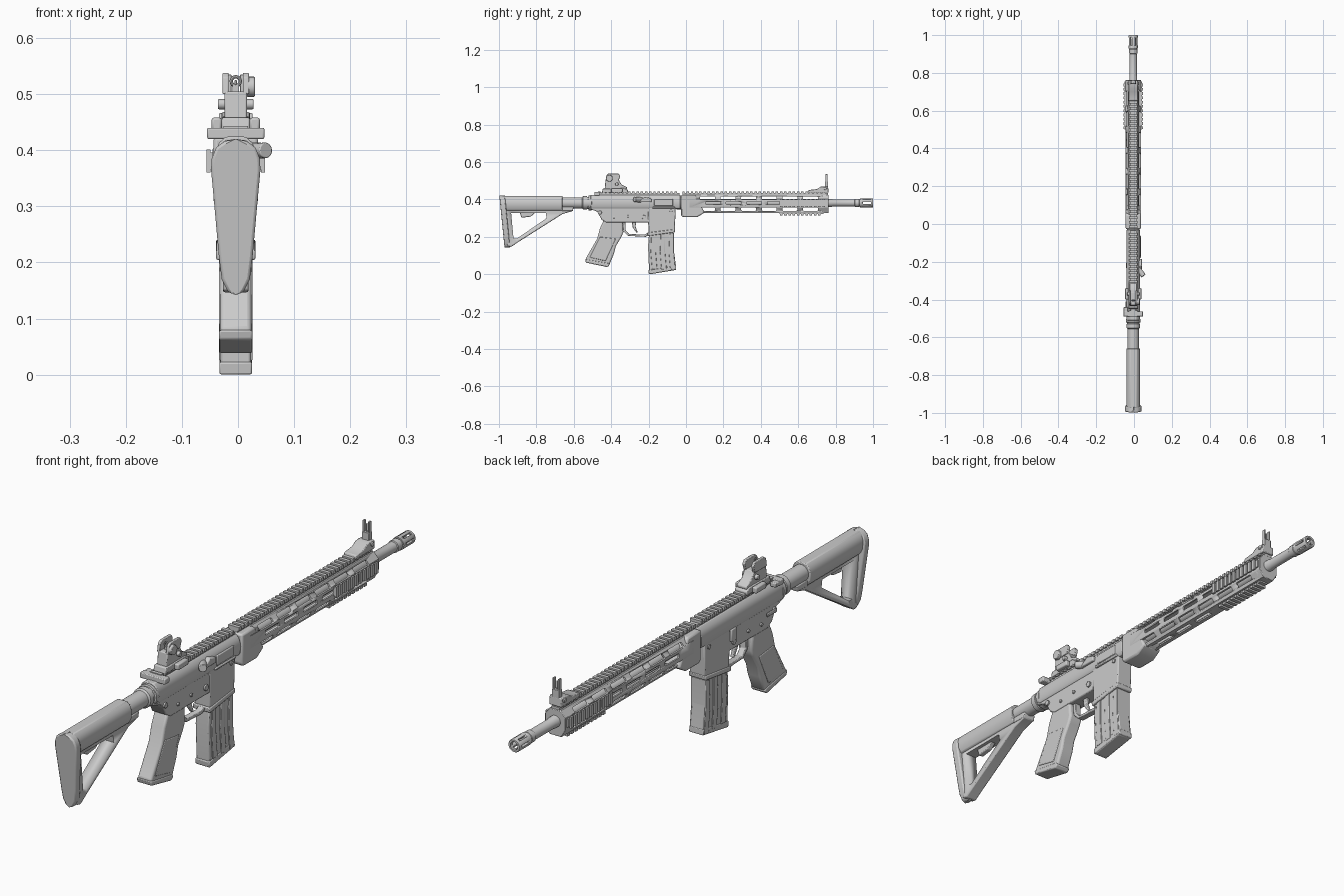
import bpy, bmesh, math
from mathutils import Vector, Matrix

if "Cube" in bpy.data.objects:
    bpy.data.objects.remove(bpy.data.objects["Cube"])

CX = -0.004   # centre line of the model
AZ = 0.381    # bore height
grey = bpy.data.materials.new("mid_grey")
grey.diffuse_color = (0.6, 0.6, 0.6, 1)
grey.use_nodes = True
grey.node_tree.nodes["Principled BSDF"].inputs["Base Color"].default_value = grey.diffuse_color


def finish(name, bm, bevel=0, seg=2):
    bmesh.ops.recalc_face_normals(bm, faces=bm.faces)
    me = bpy.data.meshes.new(name)
    bm.to_mesh(me)
    bm.free()
    ob = bpy.data.objects.new(name, me)
    bpy.context.collection.objects.link(ob)
    me.materials.append(grey)
    bpy.ops.object.select_all(action='DESELECT')
    ob.select_set(True)
    bpy.context.view_layer.objects.active = ob
    bpy.ops.object.shade_smooth_by_angle(angle=math.radians(35))
    if bevel:
        m = ob.modifiers.new("bevel", 'BEVEL')
        m.width, m.segments = bevel, seg
        m.limit_method, m.angle_limit = 'ANGLE', math.radians(35)
    return ob


def extrude(bm, pts, vec):
    f = bm.faces.new([bm.verts.new(p) for p in pts])
    r = bmesh.ops.extrude_face_region(bm, geom=[f])
    bmesh.ops.translate(bm, vec=vec, verts=[v for v in r["geom"] if isinstance(v, bmesh.types.BMVert)])


def prism(name, yz, width, bevel=0.003, x=CX, seg=2):
    """Side profile extruded across x."""
    bm = bmesh.new()
    extrude(bm, [(x - width / 2, y, z) for y, z in yz], (width, 0, 0))
    return finish(name, bm, bevel, seg)


def section(name, half, y0, y1, bevel=0.003, shear=0):
    """Mirrored half cross-section (x, z) extruded along y."""
    bm = bmesh.new()
    pts = half + [(-x, z) for x, z in reversed(half)]
    extrude(bm, [(CX + x, y0 + (half[0][1] - z) * shear, z) for x, z in pts], (0, y1 - y0, 0))
    return finish(name, bm, bevel)


def boxes(name, items, bevel=0):
    """Boxes given as x0, x1, y0, y1, z0, z1."""
    bm = bmesh.new()
    for a, b, c, d, e, f in items:
        extrude(bm, [(a, c, e), (b, c, e), (b, d, e), (a, d, e)], (0, 0, f - e))
    return finish(name, bm, bevel)


def lathe(name, prof, z=AZ, n=28, closed=False):
    """Profile (y, r) turned about the y axis."""
    bm = bmesh.new()
    rings = [[bm.verts.new((CX + r * math.cos(2 * math.pi * i / n), y, z + r * math.sin(2 * math.pi * i / n)))
              for i in range(n)] for y, r in prof]
    pairs = list(zip(rings, rings[1:]))
    if closed:
        pairs.append((rings[-1], rings[0]))
    else:
        bm.faces.new(rings[0])
        bm.faces.new(rings[-1])
    for a, b in pairs:
        for i in range(n):
            bm.faces.new((a[i], a[(i + 1) % n], b[(i + 1) % n], b[i]))
    return finish(name, bm)


def rod(name, p, q, r, bevel=0.002, n=20):
    p, q = Vector(p), Vector(q)
    bm = bmesh.new()
    rot = (q - p).to_track_quat('Z', 'Y').to_matrix().to_4x4()
    bmesh.ops.create_cone(bm, cap_ends=True, segments=n, radius1=r, radius2=r, depth=(q - p).length,
                          matrix=Matrix.Translation((p + q) / 2) @ rot)
    return finish(name, bm, bevel)


def cut(ob, cutter):
    cutter.hide_render = True
    cutter.hide_set(True)
    m = ob.modifiers.new("cut", 'BOOLEAN')
    m.operation, m.solver, m.object = 'DIFFERENCE', 'EXACT', cutter


def rail(name, y0, y1, half, pitch=0.0227):
    """Toothed top rail."""
    items = [(CX - half * .75, CX + half * .75, y0, y1, .418, .433)]
    for i in range(int((y1 - y0) / pitch)):
        y = y0 + i * pitch
        items.append((CX - half, CX + half, y, y + pitch * .58, .43, .443))
    return boxes(name, items)


# Stock
section("butt_pad", [(0, .42), (.02, .416), (.035, .405), (.043, .385), (.044, .365), (.038, .30), (.03, .21),
                     (.025, .17), (.014, .147), (0, .142)][0:10], -.998, -.968, .005, .1)
section("stock_body", [(.018, .418), (.03, .408), (.037, .39), (.037, .362), (.028, .343), (.015, .336)], -.975, -.66)
frame = prism("stock_frame", [(-.975, .36), (-.955, .15), (-.935, .146), (-.9, .17), (-.66, .322), (-.605, .338),
                              (-.605, .36)], .046, .004)
cut(frame, prism("stock_hole_cutter", [(-.935, .328), (-.922, .19), (-.905, .19), (-.745, .3), (-.75, .328)], .2, 0))
prism("stock_lever", [(-.89, .335), (-.88, .302), (-.83, .308), (-.80, .335)], .02)
prism("stock_collar", [(-.665, .36), (-.665, .338), (-.605, .338), (-.6, .36)], .05)
lathe("buffer_tube", [(-.97, .03), (-.5, .03)])
lathe("castle_nut", [(-.555, .03), (-.55, .036), (-.53, .036), (-.528, .033), (-.522, .033), (-.52, .039),
                     (-.505, .039), (-.5, .03)])

# Receiver
section("upper_receiver", [(.018, .424), (.03, .413), (.036, .396), (.036, .36), (.03, .35)], -.51, -.03)
prism("lower_receiver", [(-.525, .405), (-.525, .352), (-.475, .335), (-.45, .29), (-.425, .276), (-.2, .276),
                         (-.06, .276), (-.055, .362), (-.46, .362), (-.5, .405)], .06, .004)
prism("magazine_well", [(-.205, .365), (-.2, .21), (-.19, .207), (-.06, .228), (-.055, .36)], .064, .004)
prism("magazine_well_lip", [(-.207, .222), (-.205, .204), (-.06, .224), (-.058, .241)], .07, .003)
boxes("ejection_port_cover", [(CX + .03, CX + .039, -.17, -.07, .365, .402)], .003)
boxes("receiver_rib", [(CX + .03, CX + .04, -.18, -.06, .352, .361)], .003)
rod("forward_assist", (CX + .025, -.235, .397), (.05, -.275, .4), .014)
prism("shell_deflector", [(-.26, .385), (-.22, .415), (-.185, .405), (-.185, .385)], .03, .004, x=CX + .032)
pins = [(-.46, .33, .01), (-.31, .31, .006), (-.385, .305, .006), (-.08, .34, .008), (-.225, .305, .011)]
for i, (y, z, r) in enumerate(pins):
    rod("receiver_pin_%d" % i, (CX - .036, y, z), (CX + .036, y, z), r, .001)
boxes("selector_lever", [(CX - .04, CX - .033, -.465, -.41, .324, .336)], .002)
boxes("bolt_catch", [(CX - .038, CX - .028, -.235, -.205, .31, .355)], .003)
boxes("charging_handle", [(CX - .051, CX + .051, -.49, -.462, .42, .44), (CX - .014, CX + .014, -.47, -.4, .42, .436)],
      .003)
boxes("charging_latch", [(CX - .051, CX - .028, -.475, -.44, .422, .438)], .003)
lathe("barrel_nut", [(-.05, .034), (-.01, .034)])

# Trigger and guard
prism("trigger", [(-.29, .285), (-.285, .25), (-.265, .222), (-.258, .224), (-.27, .255), (-.265, .285)], .014)
prism("trigger_guard", [(-.34, .285), (-.335, .23), (-.31, .205), (-.215, .2), (-.2, .215), (-.2, .224), (-.22, .212),
                        (-.305, .215), (-.322, .235), (-.325, .285)], .024, .002)

# Pistol grip
prism("pistol_grip", [(-.435, .3), (-.46, .245), (-.475, .19), (-.538, .08), (-.53, .066), (-.42, .042), (-.408, .055),
                      (-.385, .11), (-.375, .15), (-.345, .2), (-.335, .225), (-.34, .285)], .056, .013, seg=3)
prism("grip_panels", [(-.46, .2), (-.515, .09), (-.43, .07), (-.375, .19)], .06, .003)
prism("grip_cap", [(-.54, .08), (-.535, .062), (-.42, .038), (-.408, .05), (-.415, .06)], .06, .004)

# Magazine
prism("magazine", [(-.196, .24), (-.203, .15), (-.197, .005), (-.19, 0), (-.06, .022), (-.052, .03), (-.068, .15),
                   (-.07, .24)], .054, .004)
for i, y in enumerate((-.185, -.135, -.088)):
    prism("magazine_rib_%d" % i, [(y, .215), (y - .004, .12), (y + .004, .025), (y + .031, .028), (y + .023, .12),
                                  (y + .023, .222)], .06, .002)
prism("magazine_floor", [(-.202, .022), (-.199, 0), (-.052, .024), (-.053, .046)], .058, .003)

# Handguard, hollow with three rows of slots each side
outer = [(.022, .424), (.041, .402), (.041, .358), (.024, .328)]
guard = section("handguard", outer, .02, .76, 0)
inner = section("handguard_bore_cutter", [(.018, .418), (.035, .398), (.035, .361), (.02, .334)], 0, .8, 0)
cut(guard, inner)
slots = []
for z in (.339, .372, .399):
    for i in range(6):
        y = .075 + .11 * i + (.03 if z == .372 else 0)
        slots.append((-.1, .1, y, y + .08, z, z + .017))
cut(guard, boxes("handguard_slot_cutter", slots, .004))
under = [(CX - .009, CX + .009, .13 + .11 * i, .21 + .11 * i, .3, .35) for i in range(3)]
cut(guard, boxes("handguard_under_cutter", under))
prism("handguard_clamp", [(-.027, .424), (-.027, .315), (-.018, .305), (.06, .305), (.1, .33), (.05, .424)], .08, .014)
rail("receiver_rail", -.47, -.035, .022)
rail("handguard_rail", -.02, .76, .022)

# Short side and lower rails near the muzzle
short = []
for s in (-1, 1):
    xs = sorted((CX + s * .038, CX + s * .046))
    short.append((*xs, .5, .755, .366, .396))
    for i in range(11):
        xs = sorted((CX + s * .045, CX + s * .052))
        short.append((*xs, .502 + i * .0227, .516 + i * .0227, .36, .401))
short.append((CX - .016, CX + .016, .5, .735, .322, .332))
for i in range(10):
    short.append((CX - .021, CX + .021, .502 + i * .0227, .516 + i * .0227, .314, .324))
boxes("short_rails", short)
section("handguard_front_ring", outer, .735, .762, .002).scale = (1, 1, 1)

# Barrel and slotted muzzle device
lathe("barrel", [(-.03, .021), (.78, .021), (.785, .019), (.9, .019), (.902, .016), (.945, .016)])
lathe("muzzle_collar", [(.9, .015), (.903, .022), (.925, .022), (.928, .019), (.934, .019), (.936, .015)])
tip = lathe("muzzle_device", [(.93, .024), (.997, .024), (1.0, .022), (1.0, .015), (.94, .012), (.93, .012)],
            closed=True)
bm = bmesh.new()
for i in range(6):
    rot = Matrix.Translation((CX, .967, AZ)) @ Matrix.Rotation(math.radians(60 * i + 30), 4, 'Y')
    bmesh.ops.create_cube(bm, size=1, matrix=rot @ Matrix.Translation((0, 0, .022)) @ Matrix.Diagonal(
        (.009, .042, .024, 1)))
cut(tip, finish("muzzle_slot_cutter", bm))

# Rear sight
prism("rear_sight_base", [(-.45, .436), (-.445, .458), (-.33, .46), (-.31, .45), (-.31, .436)], .05)
prism("rear_sight_body", [(-.435, .455), (-.43, .505), (-.36, .505), (-.345, .48), (-.315, .465), (-.315, .455)], .04)
for s in (-1, 1):
    prism("rear_sight_wing", [(-.43, .5), (-.425, .53), (-.415, .538), (-.36, .538), (-.352, .525), (-.36, .5)],
          .011, .002, x=CX + s * .018)
    rod("rear_sight_screw", (CX, -.37, .482), (CX + s * .032, -.37, .482), .009)
    boxes("rear_sight_clamp", [(CX + s * .034 - .009, CX + s * .034 + .009, -.4, -.34, .436, .458)], .004)
rod("rear_sight_knob", (CX + .02, -.41, .513), (CX + .034, -.41, .513), .018)
bpy.ops.mesh.primitive_torus_add(location=(CX, -.405, .523), rotation=(math.pi / 2, 0, 0), major_radius=.008,
                                 minor_radius=.003, major_segments=20, minor_segments=8)
ring = bpy.context.object
ring.name = "rear_sight_aperture"
ring.data.materials.append(grey)
boxes("rear_sight_stem", [(CX - .006, CX + .006, -.41, -.4, .5, .516)])

# Front sight
prism("front_sight_base", [(.65, .436), (.655, .45), (.7, .455), (.72, .468), (.76, .468), (.762, .436)], .05)
boxes("front_sight_leaf", [(CX - .014, CX + .014, .742, .76, .46, .495),
                           (CX - .014, CX - .008, .745, .757, .49, .535),
                           (CX + .008, CX + .014, .745, .757, .49, .535),
                           (CX - .002, CX + .002, .749, .753, .49, .525)], .001)
rod("front_sight_pivot", (CX - .03, .745, .458), (CX + .03, .745, .458), .008)
